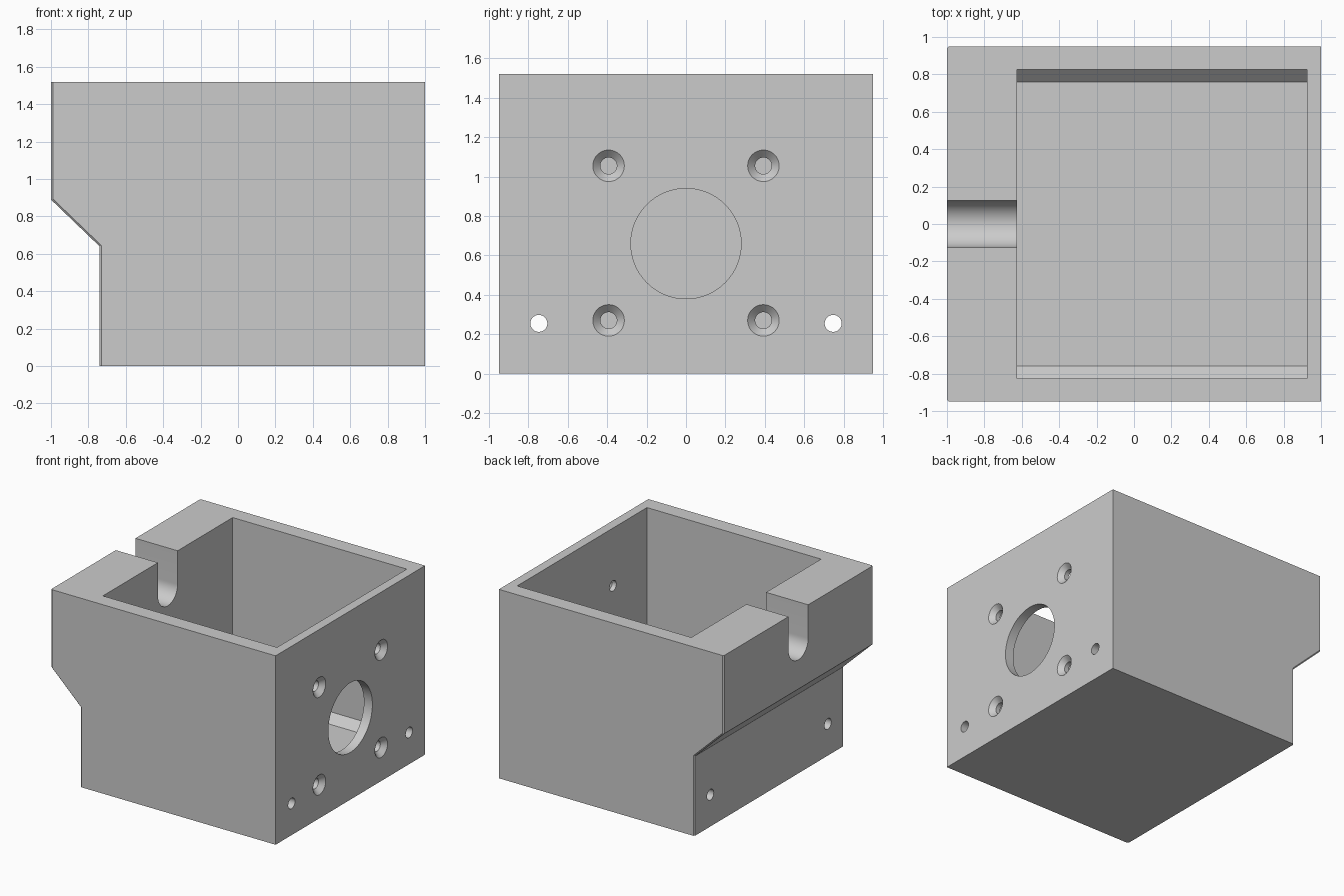
import bpy, bmesh, math

if "Cube" in bpy.data.objects:
    bpy.data.objects.remove(bpy.data.objects["Cube"])

grey = bpy.data.materials.new("light grey")
grey.diffuse_color = (0.6, 0.6, 0.6, 1)
grey.use_nodes = True
grey.node_tree.nodes["Principled BSDF"].inputs["Base Color"].default_value = grey.diffuse_color


def make_object(name, bm):
    bmesh.ops.recalc_face_normals(bm, faces=bm.faces)
    mesh = bpy.data.meshes.new(name)
    bm.to_mesh(mesh)
    bm.free()
    mesh.materials.append(grey)
    obj = bpy.data.objects.new(name, mesh)
    bpy.context.collection.objects.link(obj)
    return obj


def prism(profile, start, end, place):
    """Extrude a 2D outline from start to end; place(u, v, t) gives the 3D point."""
    bm = bmesh.new()
    a, b = [[bm.verts.new(place(u, v, t)) for u, v in profile] for t in (start, end)]
    bm.faces.new(a)
    bm.faces.new(b)
    for i in range(len(a)):
        j = (i + 1) % len(a)
        bm.faces.new((a[i], a[j], b[j], b[i]))
    return bm


def along_x(u, v, t):
    return (t, u, v)


def turned(profile, y, z, segments=48):
    """Turn (x, radius) points round an axis parallel to x."""
    bm = bmesh.new()
    rings = []
    for x, r in profile:
        rings.append([bm.verts.new((x, y + r * math.cos(k * math.tau / segments),
                                    z + r * math.sin(k * math.tau / segments)))
                      for k in range(segments)])
    bm.faces.new(rings[0])
    bm.faces.new(rings[-1])
    for a, b in zip(rings, rings[1:]):
        for i in range(segments):
            j = (i + 1) % segments
            bm.faces.new((a[i], a[j], b[j], b[i]))
    return bm


# Outer body with stepped left side
outline = [(-1, 1.52), (-1, 0.89), (-0.74, 0.64), (-0.74, 0), (1, 0), (1, 1.52)]
bm = prism(outline, -0.95, 0.95, lambda u, v, t: (u, t, v))
# Small bevel down the left corners
left_edges = [e for e in bm.edges
              if all(v.co.x < -0.7 for v in e.verts)
              and abs(e.verts[0].co.y - e.verts[1].co.y) < 0.01]
bmesh.ops.recalc_face_normals(bm, faces=bm.faces)
bmesh.ops.bevel(bm, geom=left_edges, offset=0.01, segments=1, affect='EDGES')
housing = make_object("housing", bm)

cutters = []

# Open cavity with chamfered floor edges
cavity = [(-0.825, 1.7), (-0.825, 0.19), (-0.76, 0.125),
          (0.76, 0.125), (0.825, 0.19), (0.825, 1.7)]
cutters.append(make_object("cavity", prism(cavity, -0.625, 0.925, along_x)))

# Round-bottomed cable slot in the thick wall
slot = [(-0.125, 1.7)]
slot += [(-0.125 * math.cos(k * math.pi / 24), 1.25 - 0.125 * math.sin(k * math.pi / 24))
         for k in range(25)]
slot += [(0.125, 1.7)]
cutters.append(make_object("cable_slot", prism(slot, -1.1, -0.5, along_x)))

# Large round opening in the right wall
cutters.append(make_object("shaft_opening",
                           turned([(0.8, 0.28), (1.1, 0.28)], 0, 0.66, 64)))

for side in (-1, 1):
    # Countersunk screw holes
    for z in (0.27, 1.055):
        cutters.append(make_object("screw_hole", turned(
            [(0.85, 0.042), (0.962, 0.042), (1.02, 0.1)], side * 0.393, z)))
    # Small holes through both walls
    cutters.append(make_object("through_hole", turned(
        [(-1.1, 0.043), (1.1, 0.043)], side * 0.747, 0.255)))

# Cut everything out of the body
bpy.context.view_layer.objects.active = housing
housing.select_set(True)
for cutter in cutters:
    mod = housing.modifiers.new("cut", 'BOOLEAN')
    mod.operation = 'DIFFERENCE'
    mod.solver = 'EXACT'
    mod.object = cutter
    bpy.ops.object.modifier_apply(modifier=mod.name)
for cutter in cutters:
    bpy.data.objects.remove(cutter)

bpy.ops.object.shade_smooth_by_angle(angle=math.radians(25))
